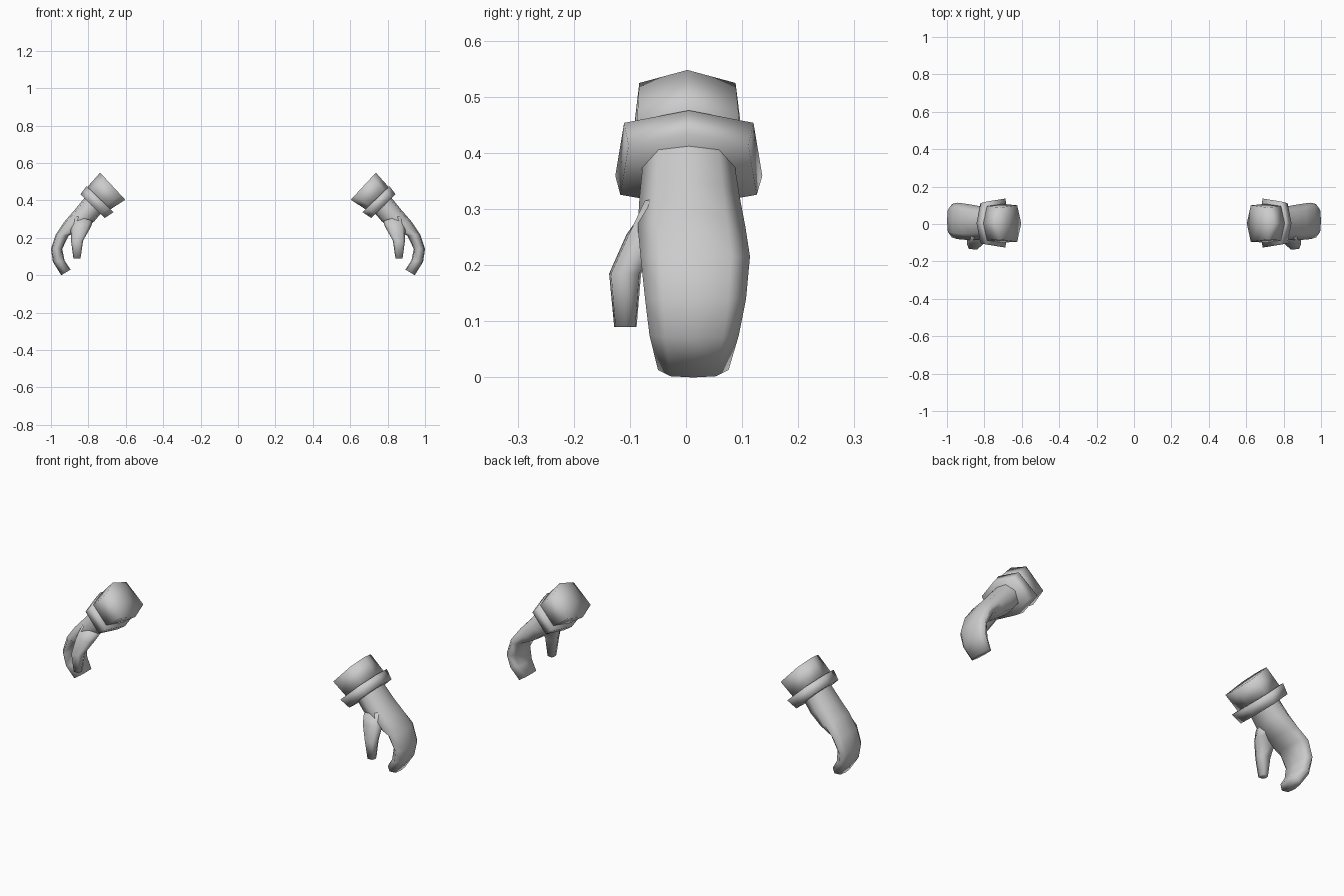
import bpy, bmesh
from mathutils import Vector

grey = bpy.data.materials.new("glove grey")
grey.diffuse_color = (0.6, 0.6, 0.6, 1)

# Unit cross-sections: (towards top of section, across y)
HEX = [(1, 0), (0.68, 0.88), (-0.68, 1), (-1, 0), (-0.68, -1), (0.68, -0.88)]
PALM = [(1, 0), (0.85, 0.65), (0.1, 1), (-0.85, 0.7),
        (-1, 0), (-0.85, -0.7), (0.1, -1), (0.85, -0.65)]


def loft(name, profile, sections):
    """Each section is top x, top z, bottom x, bottom z, y min, y max."""
    bm = bmesh.new()
    rings, mids = [], []
    for tx, tz, bx, bz, y0, y1 in sections:
        mid = Vector(((tx + bx) / 2, (y0 + y1) / 2, (tz + bz) / 2))
        up = Vector(((tx - bx) / 2, 0, (tz - bz) / 2))
        side = Vector((0, (y1 - y0) / 2, 0))
        rings.append([bm.verts.new(mid + up * u + side * v) for u, v in profile])
        mids.append(mid)
    n = len(profile)
    for a, b in zip(rings, rings[1:]):
        for i in range(n):
            bm.faces.new((a[i], a[(i + 1) % n], b[(i + 1) % n], b[i]))
    # Fan caps at both ends
    for ring, mid in ((rings[0], mids[0]), (rings[-1], mids[-1])):
        c = bm.verts.new(mid)
        for i in range(n):
            bm.faces.new((ring[i], ring[(i + 1) % n], c))
    bmesh.ops.recalc_face_normals(bm, faces=bm.faces[:])
    for f in bm.faces:
        f.smooth = True
    me = bpy.data.meshes.new(name)
    bm.to_mesh(me)
    bm.free()
    me.materials.append(grey)
    ob = bpy.data.objects.new(name, me)
    bpy.context.collection.objects.link(ob)
    # Second glove on the other side
    ob.modifiers.new("Mirror", 'MIRROR').use_mirror_merge = False
    return ob


# Sleeve end and the thick band around the wrist
loft("cuff", HEX, [
    (0.737, 0.548, 0.603, 0.403, -0.095, 0.100),
    (0.805, 0.472, 0.690, 0.347, -0.100, 0.108),
])
loft("wrist_band", HEX, [
    (0.810, 0.476, 0.665, 0.337, -0.126, 0.136),
    (0.842, 0.433, 0.713, 0.305, -0.117, 0.126),
])

# Palm running into the curled, joined fingers
loft("hand", PALM, [
    (0.800, 0.435, 0.715, 0.345, -0.078, 0.088),
    (0.825, 0.408, 0.737, 0.325, -0.078, 0.088),
    (0.875, 0.347, 0.768, 0.288, -0.083, 0.096),
    (0.925, 0.290, 0.835, 0.240, -0.086, 0.106),
    (0.974, 0.218, 0.905, 0.212, -0.081, 0.114),
    (1.000, 0.140, 0.940, 0.140, -0.073, 0.107),
    (0.990, 0.072, 0.927, 0.078, -0.065, 0.094),
    (0.945, 0.000, 0.895, 0.030, -0.050, 0.076),
])

# Thumb hanging from the front of the palm
loft("thumb", HEX, [
    (0.880, 0.320, 0.775, 0.290, -0.078, 0.000),
    (0.895, 0.255, 0.788, 0.255, -0.106, -0.035),
    (0.893, 0.185, 0.828, 0.185, -0.137, -0.080),
    (0.880, 0.090, 0.842, 0.090, -0.128, -0.088),
])
